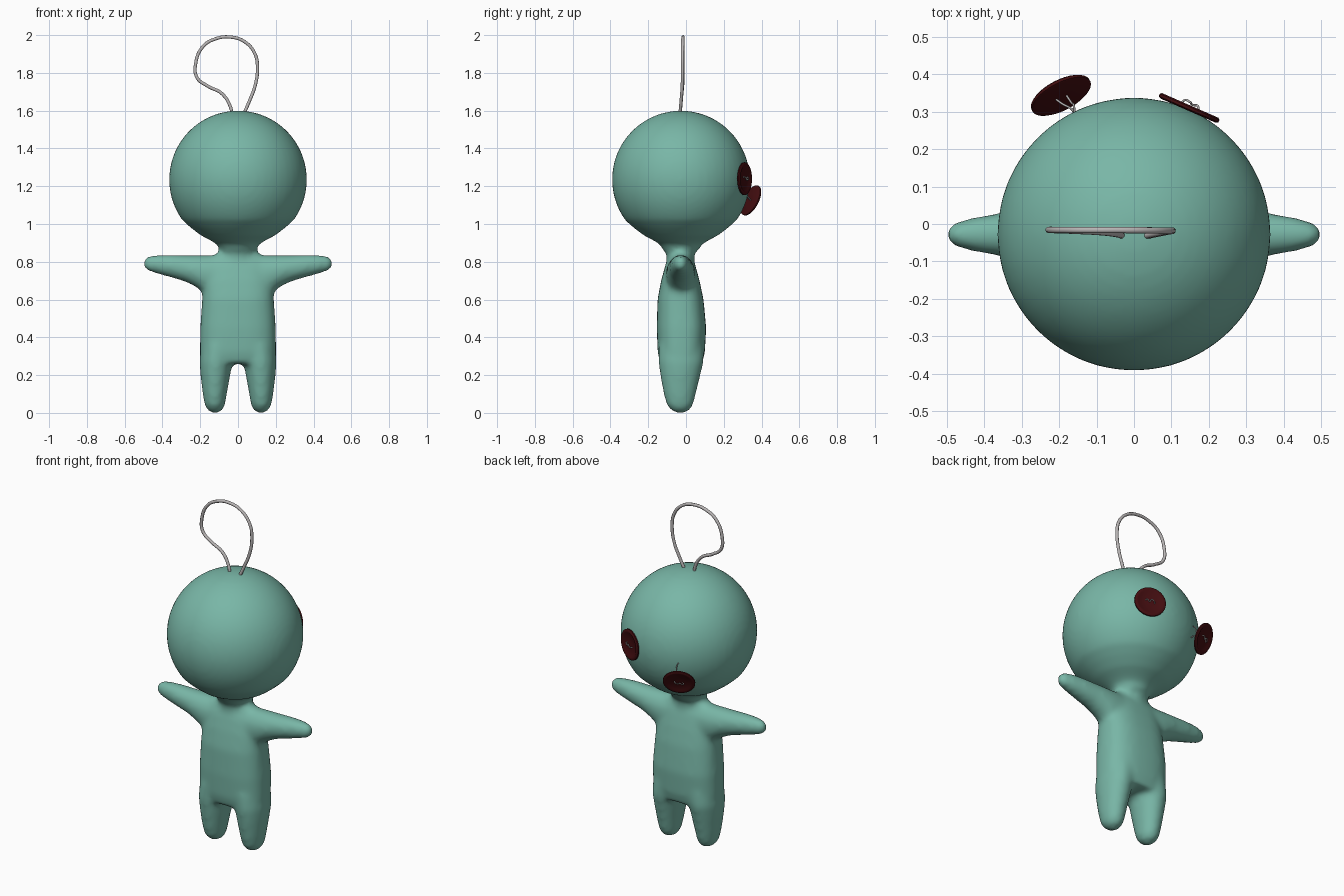
import bpy, bmesh, math
from mathutils import Vector

if "Cube" in bpy.data.objects:
    bpy.data.objects.remove(bpy.data.objects["Cube"])


def material(name, rgb):
    m = bpy.data.materials.new(name)
    m.diffuse_color = (*rgb, 1)
    m.use_nodes = True
    m.node_tree.nodes["Principled BSDF"].inputs["Base Color"].default_value = m.diffuse_color
    return m


TEAL = material("teal cloth", (0.19, 0.47, 0.385))
RED = material("dark red button", (0.055, 0.004, 0.005))
GREY = material("grey cord", (0.48, 0.46, 0.46))


def loft(bm, rings, axis="z", power=2.0, n=32):
    """Closed tube through rings of (position, centre_a, centre_b, radius_a, radius_b)."""
    loops = []
    for pos, ca, cb, ra, rb in rings:
        loop = []
        for i in range(n):
            t = 2 * math.pi * i / n
            c, s = math.cos(t), math.sin(t)
            a = ca + ra * math.copysign(abs(c) ** (2 / power), c)
            b = cb + rb * math.copysign(abs(s) ** (2 / power), s)
            loop.append(bm.verts.new((a, b, pos) if axis == "z" else (pos, a, b)))
        loops.append(loop)
    faces = [bm.faces.new(loops[0]), bm.faces.new(loops[-1])]
    for lo, hi in zip(loops, loops[1:]):
        for i in range(n):
            j = (i + 1) % n
            faces.append(bm.faces.new((lo[i], lo[j], hi[j], hi[i])))
    bmesh.ops.recalc_face_normals(bm, faces=faces)


def add_object(name, bm, mat):
    me = bpy.data.meshes.new(name)
    bm.to_mesh(me)
    bm.free()
    me.materials.append(mat)
    ob = bpy.data.objects.new(name, me)
    bpy.context.collection.objects.link(ob)
    return ob


def cord(name, points, radius):
    cu = bpy.data.curves.new(name, "CURVE")
    cu.dimensions = "3D"
    cu.bevel_depth = radius
    cu.bevel_resolution = 2
    cu.resolution_u = 8
    cu.use_fill_caps = True
    sp = cu.splines.new("BEZIER")
    sp.bezier_points.add(len(points) - 1)
    for bp, p in zip(sp.bezier_points, points):
        bp.co = p
        bp.handle_left_type = bp.handle_right_type = "AUTO"
    cu.materials.append(GREY)
    ob = bpy.data.objects.new(name, cu)
    bpy.context.collection.objects.link(ob)


# Body: head, neck, torso, arms and legs, fused into one soft surface
bm = bmesh.new()
HEAD = Vector((0, -0.027, 1.235))
R = 0.365
head = [(0.86, 0.095), (0.89, 0.108), (0.91, 0.14), (0.94, 0.197), (0.98, 0.25)]
head += [(HEAD.z - R * math.cos(t), R * math.sin(t))
         for t in (math.radians(d) for d in range(54, 180, 6))]
head.append((1.6, 0.01))
loft(bm, [(z, 0, HEAD.y, r, r) for z, r in head], n=48)
loft(bm, [(0.78, 0, -0.03, 0.11, 0.075), (0.9, 0, -0.028, 0.095, 0.072)])
loft(bm, [(0.26, 0, -0.025, 0.195, 0.11), (0.32, 0, -0.025, 0.202, 0.125),
          (0.45, 0, -0.024, 0.2, 0.131), (0.6, 0, -0.029, 0.19, 0.122),
          (0.7, 0, -0.03, 0.185, 0.102), (0.78, 0, -0.03, 0.17, 0.08),
          (0.83, 0, -0.03, 0.14, 0.055), (0.85, 0, -0.03, 0.10, 0.04)], power=2.6)
for s in (-1, 1):
    loft(bm, [(s * x, -0.028, z, ry, rz) for x, z, ry, rz in (
        (0.1, 0.725, 0.08, 0.11), (0.18, 0.735, 0.078, 0.10), (0.22, 0.75, 0.074, 0.085),
        (0.28, 0.765, 0.067, 0.07), (0.36, 0.778, 0.058, 0.06), (0.43, 0.787, 0.046, 0.05),
        (0.475, 0.79, 0.034, 0.039), (0.495, 0.79, 0.022, 0.026), (0.503, 0.79, 0.01, 0.012))],
        axis="x")
    loft(bm, [(z, s * x, y, rx, ry) for z, x, y, rx, ry in (
        (0.0, 0.122, -0.03, 0.015, 0.02), (0.01, 0.122, -0.03, 0.036, 0.045),
        (0.04, 0.123, -0.032, 0.054, 0.07), (0.1, 0.123, -0.033, 0.064, 0.086),
        (0.2, 0.12, -0.03, 0.079, 0.107), (0.27, 0.117, -0.026, 0.087, 0.12),
        (0.36, 0.1, -0.026, 0.095, 0.12))])
body = add_object("body", bm, TEAL)
rm = body.modifiers.new("fuse", "REMESH")
rm.mode = "VOXEL"
rm.voxel_size = 0.014
rm.use_smooth_shade = True
sm = body.modifiers.new("soften", "SMOOTH")
sm.factor = 0.5
sm.iterations = 10

# Hanging loop on the head
cord("hanging_loop", [(x, y, z) for x, y, z in (
    (-0.03, -0.032, 1.57), (-0.04, -0.028, 1.62), (-0.085, -0.022, 1.69), (-0.16, -0.018, 1.73),
    (-0.217, -0.016, 1.775), (-0.224, -0.016, 1.85), (-0.185, -0.016, 1.94),
    (-0.12, -0.016, 1.98), (-0.045, -0.016, 1.99), (0.035, -0.017, 1.965), (0.09, -0.018, 1.9),
    (0.103, -0.018, 1.82), (0.09, -0.02, 1.73), (0.06, -0.026, 1.65), (0.025, -0.033, 1.57))],
    0.009)


# Buttons: turned discs with a raised rim, tied with a small stitch
def button(name, centre, normal):
    b = bmesh.new()
    loft(b, [(z, 0, 0, r, r) for z, r in (
        (-0.007, 0.02), (-0.007, 0.08), (-0.003, 0.087), (0.004, 0.087), (0.008, 0.082),
        (0.008, 0.07), (0.003, 0.062), (0.003, 0.02))], n=32)
    ob = add_object(name, b, RED)
    rot = Vector(normal).to_track_quat("Z", "Y")
    ob.location = centre
    ob.rotation_mode = "QUATERNION"
    ob.rotation_quaternion = rot
    bpy.context.view_layer.objects.active = ob
    ob.select_set(True)
    bpy.ops.object.shade_smooth_by_angle(angle=math.radians(40))
    ob.select_set(False)
    stitch = [(-0.026, 0.006, -0.004), (-0.02, 0.008, 0.014), (-0.004, -0.004, 0.012),
              (0.004, 0.008, 0.016), (0.02, -0.004, 0.014), (0.026, -0.006, -0.004)]
    cord(name + "_stitch", [Vector(centre) + rot @ Vector(p) for p in stitch], 0.003)


N = Vector((0.4, 0.915, 0)).normalized()
button("sewn_button", HEAD + N * 0.367 + Vector((0, 0, 0.005)), N)
LOOSE = Vector((-0.195, 0.343, 1.125))
button("loose_button", LOOSE, (-0.42, 0.8, -0.42))

# Slack threads holding the loose button
cord("loose_thread", [(-0.16, 0.275, 1.215), (-0.16, 0.312, 1.2),
                      (-0.168, 0.325, 1.15), LOOSE + Vector((0.015, 0, 0))], 0.003)
cord("back_thread", [(-0.15, 0.26, 1.13), (-0.165, 0.305, 1.15),
                     (-0.19, 0.32, 1.15), LOOSE + Vector((-0.02, -0.005, 0))], 0.003)
